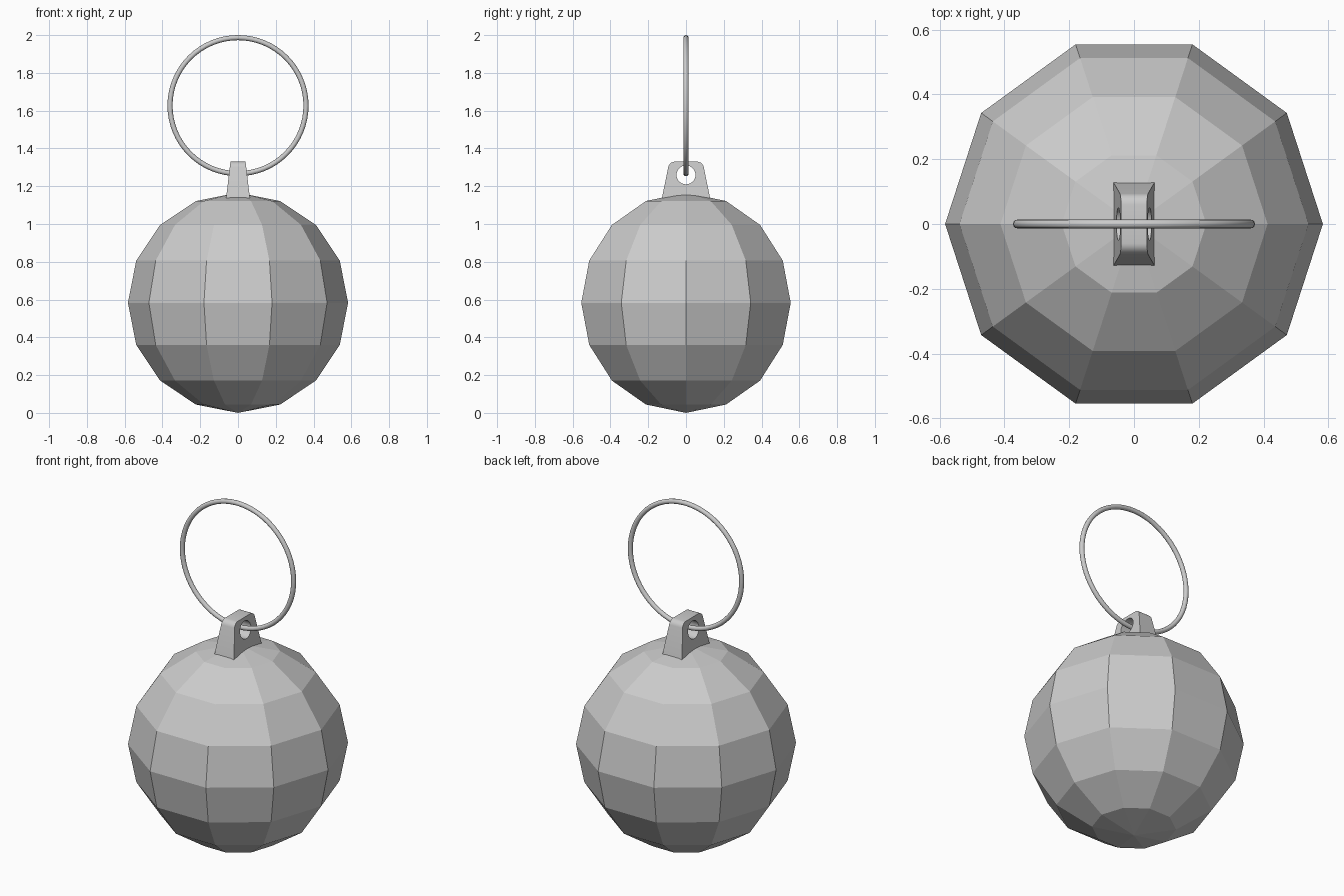
import bpy
import bmesh
from math import pi

cube = bpy.data.objects.get("Cube")
if cube:
    bpy.data.objects.remove(cube, do_unlink=True)

GREY = (0.6, 0.6, 0.6, 1)
grey = bpy.data.materials.new("plain_grey")
grey.use_nodes = True
grey.diffuse_color = GREY
grey.node_tree.nodes["Principled BSDF"].inputs["Base Color"].default_value = GREY


def finish(name):
    obj = bpy.context.object
    obj.name = obj.data.name = name
    obj.data.materials.append(grey)
    return obj


# Faceted ball, with vertices pointing to front and back
R = 0.583
bpy.ops.mesh.primitive_uv_sphere_add(segments=10, ring_count=8, radius=R,
                                     location=(0, 0, R), rotation=(0, 0, pi / 2))
finish("ball")
bpy.ops.object.shade_flat()

# Tapered lug on top of the ball, its upper corners rounded
BASE, TOP = 1.12, 1.33
bpy.ops.mesh.primitive_cube_add(size=2)
lug = finish("lug")
bm = bmesh.new()
bm.from_mesh(lug.data)
for v in bm.verts:
    high = v.co.z > 0
    v.co.x *= 0.04 if high else 0.065
    v.co.y *= 0.088 if high else 0.131
    v.co.z = TOP if high else BASE
corners = [e for e in bm.edges
           if all(v.co.z > 1.3 for v in e.verts)
           and e.verts[0].co.y * e.verts[1].co.y > 0]
bmesh.ops.bevel(bm, geom=corners, offset=0.028, segments=5, profile=0.5,
                affect='EDGES')
bm.to_mesh(lug.data)
bm.free()

# Round hole through the lug
bpy.ops.mesh.primitive_cylinder_add(vertices=32, radius=0.05, depth=0.4,
                                    location=(0, 0, 1.26), rotation=(0, pi / 2, 0))
cutter = finish("hole_cutter")
cutter.hide_render = True
cutter.hide_viewport = True
hole = lug.modifiers.new("hole", 'BOOLEAN')
hole.operation = 'DIFFERENCE'
hole.solver = 'EXACT'
hole.object = cutter
bpy.context.view_layer.objects.active = lug
bpy.ops.object.select_all(action='DESELECT')
lug.select_set(True)
bpy.ops.object.modifier_apply(modifier=hole.name)
bpy.data.objects.remove(cutter, do_unlink=True)
bpy.ops.object.shade_smooth_by_angle(angle=pi / 6)

# Wire ring threaded through the hole
bpy.ops.mesh.primitive_torus_add(major_radius=0.36, minor_radius=0.0135,
                                 major_segments=64, minor_segments=12,
                                 location=(0, 0, 1.6265), rotation=(pi / 2, 0, 0))
finish("ring")
bpy.ops.object.shade_smooth()
